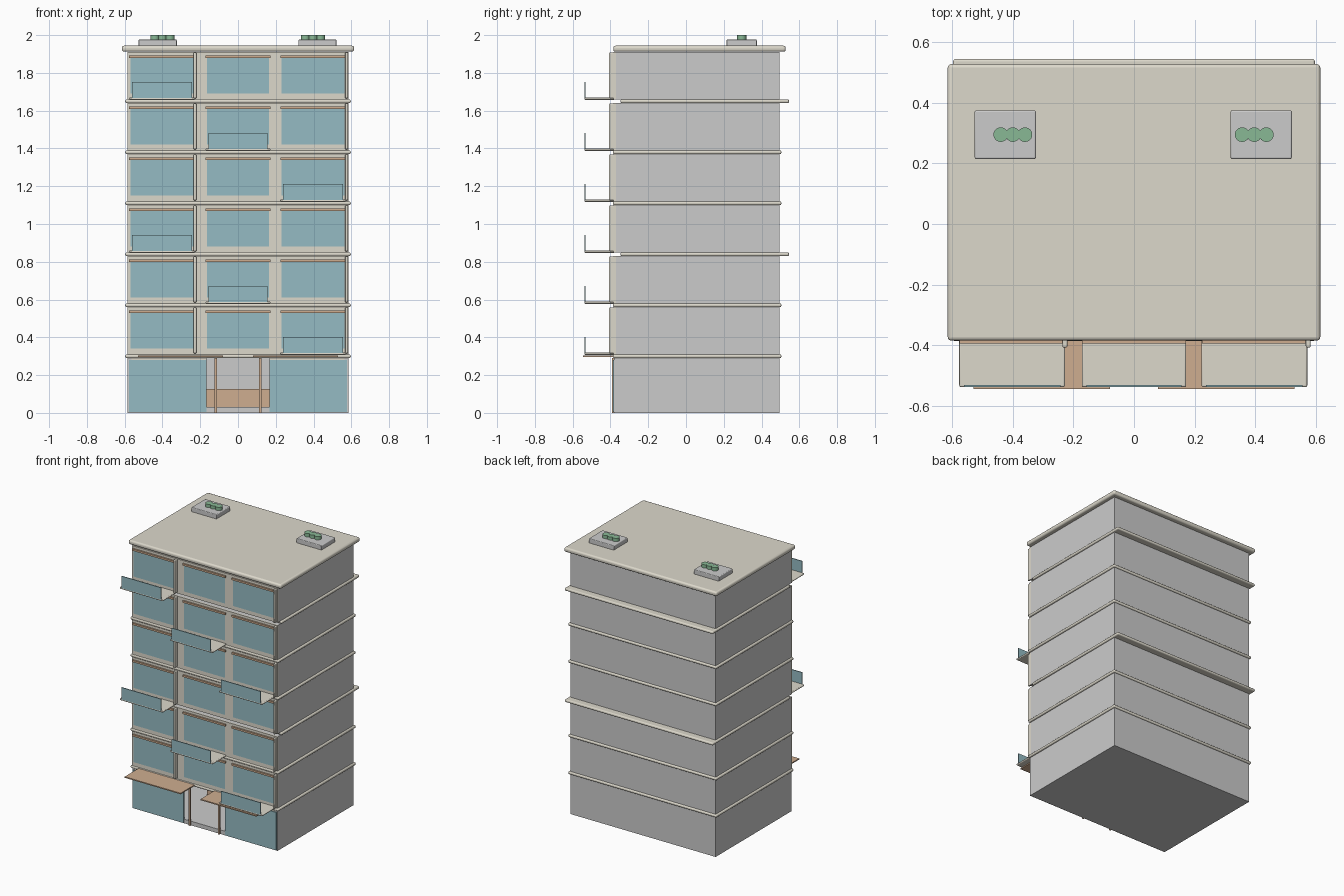
import bpy

if "Cube" in bpy.data.objects:
    bpy.data.objects.remove(bpy.data.objects["Cube"])

def mat(name, r, g, b):
    m = bpy.data.materials.new(name)
    m.diffuse_color = (r, g, b, 1)
    m.use_nodes = True
    m.node_tree.nodes["Principled BSDF"].inputs["Base Color"].default_value = m.diffuse_color
    return m

BEIGE = mat("beige_concrete", 0.72, 0.69, 0.60)
GLASS = mat("teal_glass", 0.30, 0.50, 0.55)
WOOD = mat("wood", 0.62, 0.42, 0.28)
GREEN = mat("plant_green", 0.25, 0.48, 0.30)

def box(name, x, y, z, m=None, bevel=0, seg=3):
    bpy.ops.mesh.primitive_cube_add(size=1, location=(sum(x) / 2, sum(y) / 2, sum(z) / 2))
    o = bpy.context.object
    o.name = name
    o.scale = (x[1] - x[0], y[1] - y[0], z[1] - z[0])
    bpy.ops.object.transform_apply(location=False, rotation=False, scale=True)
    if m:
        o.data.materials.append(m)
    if bevel:
        b = o.modifiers.new("bevel", "BEVEL")
        b.width, b.segments = bevel, seg
        bpy.ops.object.shade_smooth_by_angle()
    return o

BAYS = [(-0.57, -0.235), (-0.165, 0.165), (0.23, 0.565)]
STEP = 0.27

# Ground floor: hollow lobby with glazed shop fronts
box("ground_floor_base", (-0.585, 0.585), (-0.38, 0.495), (0, 0.03))
box("ground_back_wall", (-0.585, 0.585), (0.47, 0.495), (0.03, 0.29))
for s in (-1, 1):
    box("ground_side_wall", sorted((s * 0.565, s * 0.585)), (-0.38, 0.47), (0.03, 0.29))
    box("shop_window", sorted((s * 0.167, s * 0.578)), (-0.387, -0.375), (0.005, 0.28), GLASS)
    box("shop_header", sorted((s * 0.167, s * 0.565)), (-0.38, -0.37), (0.28, 0.29), BEIGE)
    box("entrance_post", (s * 0.118 - 0.006, s * 0.118 + 0.006), (-0.392, -0.38), (0, 0.29), WOOD)
    box("entrance_canopy", sorted((s * 0.08, s * 0.53)), (-0.545, -0.38), (0.297, 0.305), WOOD)
box("reception_desk", (-0.25, 0.25), (0.0, 0.10), (0.03, 0.127), WOOD)

# Upper floors
for i in range(6):
    z = 0.30 + STEP * i
    shift = 0.04 if i in (2, 5) else 0
    box("floor_slab", (-0.597, 0.597), (-0.387 + shift, 0.505 + shift),
        (z - 0.01, z + 0.01), BEIGE, 0.008)
    box("storey_walls", (-0.585, 0.585), (-0.37, 0.495), (z + 0.01, z + STEP - 0.01))
    box("front_wall", (-0.585, 0.585), (-0.383, -0.37), (z + 0.01, z + STEP - 0.01), BEIGE)
    for a, b in BAYS:
        box("window", (a, b), (-0.387, -0.38), (z + 0.04, z + 0.23), GLASS)
        box("window_lintel", (a - 0.006, b + 0.006), (-0.395, -0.38), (z + 0.23, z + 0.243), WOOD)
    for x in (-0.228, 0.575):
        box("facade_fin", (x - 0.008, x + 0.008), (-0.408, -0.375),
            (z + 0.015, z + STEP - 0.012), BEIGE, 0.005)
    # Balcony moves one bay left on each storey
    a, b = BAYS[2 - i % 3]
    box("balcony_slab", (a - 0.007, b + 0.007), (-0.538, -0.38), (z + 0.007, z + 0.019), BEIGE, 0.005)
    box("balcony_glass", (a + 0.008, b - 0.008), (-0.538, -0.532), (z + 0.016, z + 0.103), GLASS)

# Roof with service boxes and planting
box("roof_slab", (-0.615, 0.615), (-0.385, 0.528), (1.912, 1.944), BEIGE, 0.012)
for cx, px in ((-0.425, -0.40), (0.42, 0.397)):
    box("roof_planter", (cx - 0.101, cx + 0.101), (0.215, 0.375), (1.94, 1.976), None, 0.005)
    for k in (-1, 0, 1):
        bpy.ops.mesh.primitive_cylinder_add(vertices=24, radius=0.024, depth=0.03,
                                            location=(px + 0.04 * k, 0.295, 1.985))
        o = bpy.context.object
        o.name = "roof_plant"
        o.data.materials.append(GREEN)
        bpy.ops.object.shade_smooth_by_angle()
